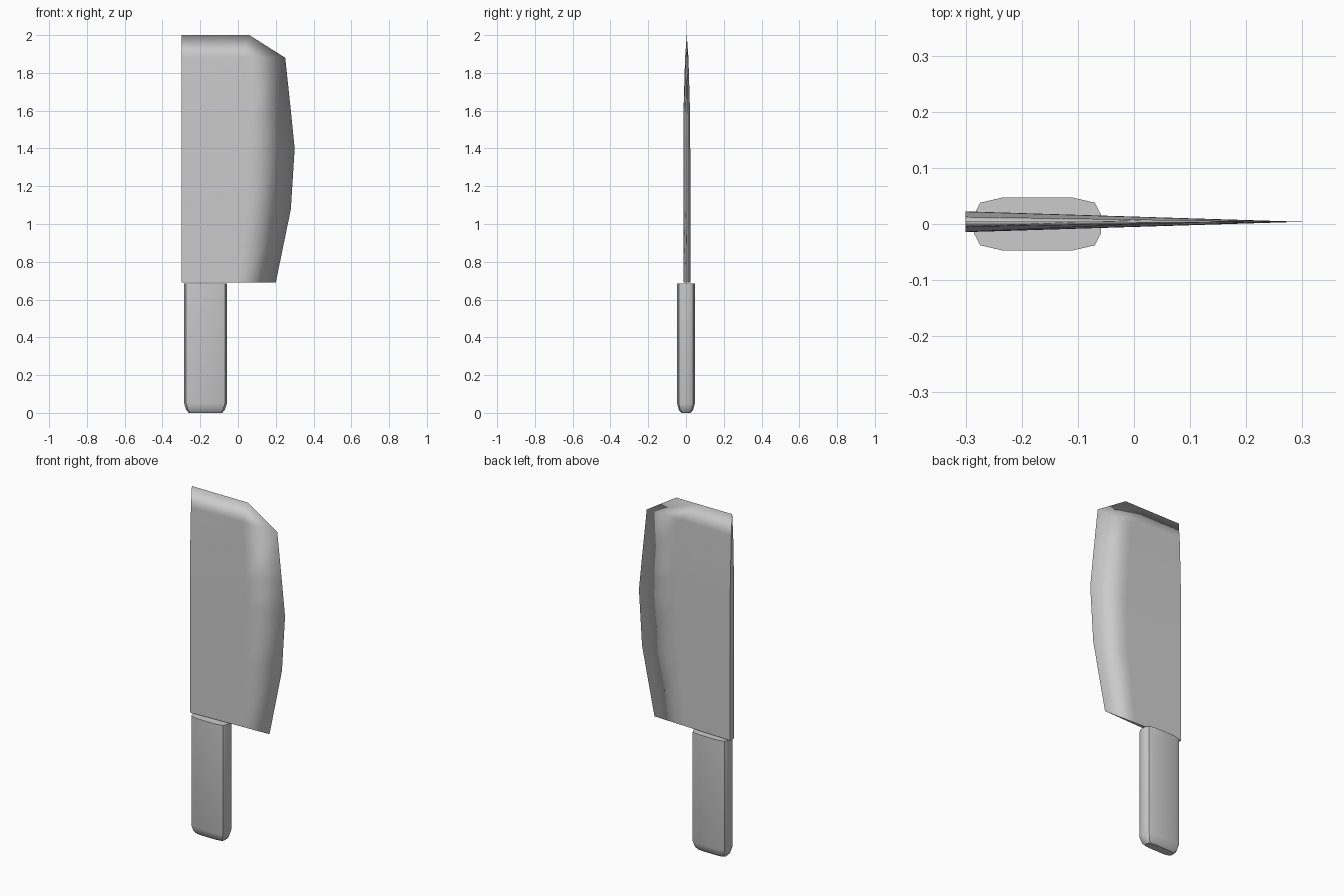
import bpy, bmesh

if "Cube" in bpy.data.objects:
    bpy.data.objects.remove(bpy.data.objects["Cube"])


def finish(name, bm):
    bmesh.ops.recalc_face_normals(bm, faces=bm.faces)
    for f in bm.faces:
        f.smooth = True
    mesh = bpy.data.meshes.new(name)
    bm.to_mesh(mesh)
    bm.free()
    obj = bpy.data.objects.new(name, mesh)
    bpy.context.collection.objects.link(obj)
    return obj


# Handle: chamfered section lofted up from a rounded butt
bm = bmesh.new()
quarter = [(0.113, 0.017), (0.102, 0.038), (0.063, 0.047)]
half = quarter + [(-x, y) for x, y in reversed(quarter)]
section = half + [(x, -y) for x, y in reversed(half)]
n = len(section)
rings = []
for z, sx, sy in [(0, 0.78, 0.5), (0.015, 0.9, 0.8), (0.05, 1, 1), (0.685, 1, 1)]:
    rings.append([bm.verts.new((-0.172 + x * sx, y * sy, z)) for x, y in section])
for a, b in zip(rings, rings[1:]):
    for i in range(n):
        j = (i + 1) % n
        bm.faces.new((a[i], a[j], b[j], b[i]))
bm.faces.new(rings[0])
bm.faces.new(rings[-1])
handle = finish("handle", bm)
bpy.ops.object.select_all(action='DESELECT')
handle.select_set(True)
bpy.context.view_layer.objects.active = handle
bpy.ops.object.shade_smooth_by_angle(angle=0.5)

# Blade: wedge rows (height, cutting edge x, spine half thickness)
SPINE, MID_Y = -0.30, 0.004
rows = [(0.69, 0.20, 0.0185), (1.08, 0.28, 0.0185), (1.40, 0.30, 0.0185),
        (1.57, 0.283, 0.018), (1.88, 0.25, 0.009), (2.0, 0.06, 0.0)]
bm = bmesh.new()
loops = []
for z, edge, t in rows:
    def point(u, side):
        x = SPINE + u * (edge - SPINE)
        return bm.verts.new((x, MID_Y + side * t * (1 - u), z))
    front = [point(u, -1) for u in (0, 0.6)]
    back = front[::-1] if t == 0 else [point(u, 1) for u in (0.6, 0)]
    loops.append(front + [point(1, 0)] + back)
for a, b in zip(loops, loops[1:]):
    for i in range(5):
        j = (i + 1) % 5
        quad = list(dict.fromkeys((a[i], a[j], b[j], b[i])))
        bm.faces.new(quad)
bm.faces.new(loops[0])
# Keep the spine and heel crisp, blend over the cutting edge and tip
for e in bm.edges:
    on_spine = all(abs(v.co.x - SPINE) < 1e-5 for v in e.verts)
    on_heel = all(v.co.z < 0.7 for v in e.verts)
    e.smooth = not (on_spine or on_heel)
finish("blade", bm)
